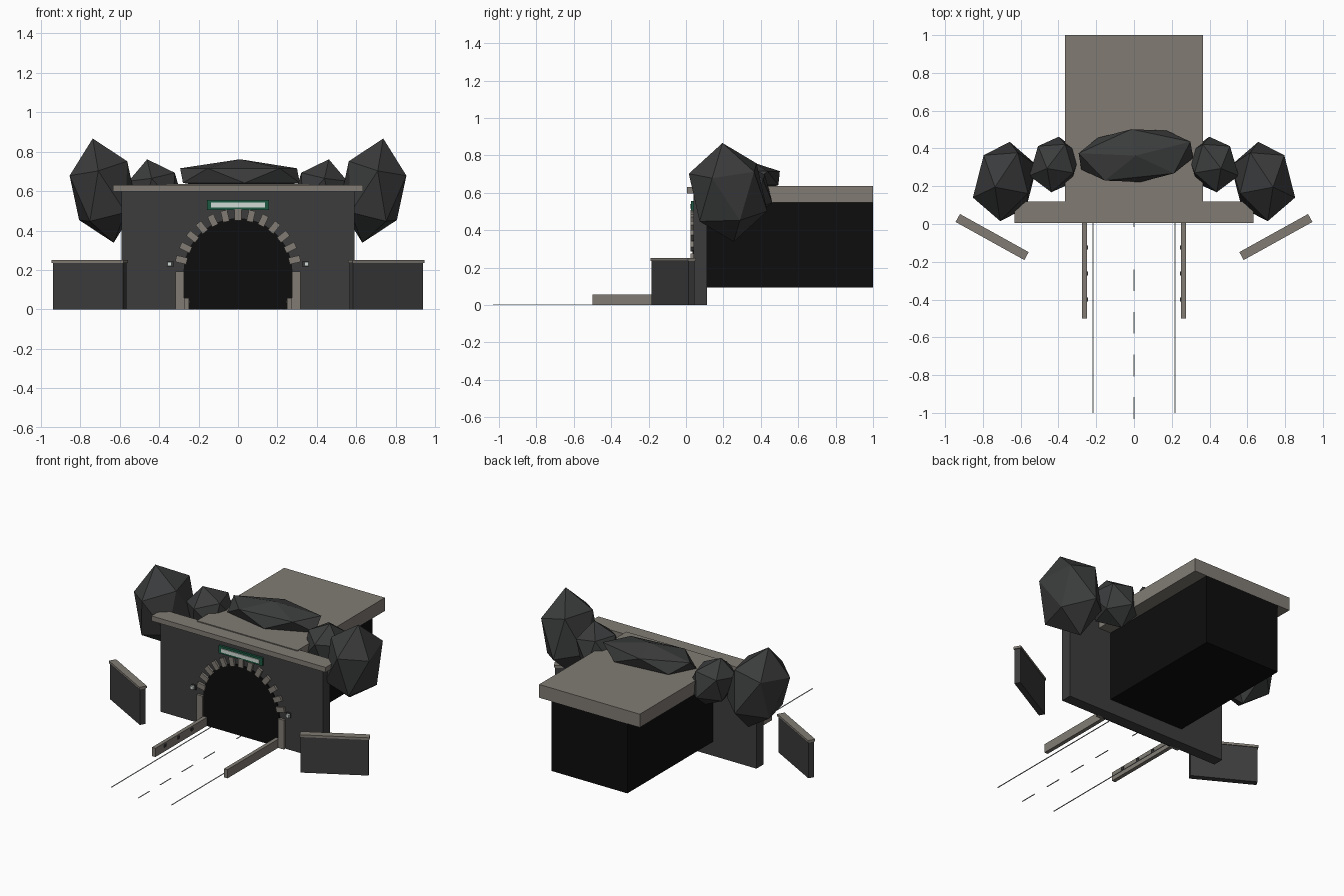
import bpy, bmesh, math
from mathutils import Matrix, Vector

cube = bpy.data.objects.get("Cube")
if cube:
    bpy.data.objects.remove(cube)


def material(name, r, g, b):
    m = bpy.data.materials.new(name)
    m.use_nodes = True
    m.diffuse_color = (r, g, b, 1)
    m.node_tree.nodes["Principled BSDF"].inputs["Base Color"].default_value = (r, g, b, 1)
    return m


WALL = material("dark concrete", .046, .046, .047)
STONE = material("pale stone", .22, .2, .175)
BLACK = material("tunnel black", .004, .004, .004)
LEAF = material("dark foliage", .043, .044, .045)
GREEN = material("sign green", .012, .1, .055)
WHITE = material("off white", .65, .72, .68)


def finish(name, bm, mat):
    bmesh.ops.recalc_face_normals(bm, faces=bm.faces)
    mesh = bpy.data.meshes.new(name)
    bm.to_mesh(mesh)
    bm.free()
    mesh.materials.append(mat)
    ob = bpy.data.objects.new(name, mesh)
    bpy.context.collection.objects.link(ob)
    return ob


def box(name, mat, x, y, z, place=None):
    """Box from (min, max) ranges, optionally moved by a matrix."""
    bm = bmesh.new()
    bmesh.ops.create_cube(bm, size=1)
    mid = Vector([(a + b) / 2 for a, b in (x, y, z)])
    size = Vector([b - a for a, b in (x, y, z)])
    bm.transform((place or Matrix()) @ Matrix.Translation(mid) @ Matrix.Diagonal(size).to_4x4())
    return finish(name, bm, mat)


def bush(name, centre, corner_a, corner_b, corner_c):
    """Skewed icosphere, set by where three corners of one face land."""
    bm = bmesh.new()
    bmesh.ops.create_icosphere(bm, subdivisions=1, radius=1)
    bm.faces.ensure_lookup_table()
    source = Matrix([v.co for v in bm.faces[0].verts]).transposed()
    target = Matrix([corner_a, corner_b, corner_c]).transposed()
    bm.transform(Matrix.Translation(centre) @ (target @ source.inverted()).to_4x4())
    return finish(name, bm, LEAF)


# Portal wall, coping and tunnel body
box("portal_wall", WALL, (-.59, .59), (.04, .112), (0, .6))
box("portal_coping", STONE, (-.632, .632), (.005, .118), (.597, .63))
box("tunnel_body", BLACK, (-.275, .275), (.11, 1), (.093, .55))
box("tunnel_roof", STONE, (-.365, .365), (.095, 1), (.549, .636))

# Arched opening
RADIUS, SPRING = .276, .186
bm = bmesh.new()
outline = [(-RADIUS, 0), (RADIUS, 0)]
for i in range(25):
    a = math.pi * i / 24
    outline.append((RADIUS * math.cos(a), SPRING + RADIUS * math.sin(a)))
face = bm.faces.new([bm.verts.new((x, .034, z)) for x, z in outline])
extruded = bmesh.ops.extrude_face_region(bm, geom=[face])["geom"]
bmesh.ops.translate(bm, vec=(0, .008, 0),
                    verts=[v for v in extruded if isinstance(v, bmesh.types.BMVert)])
finish("tunnel_opening", bm, BLACK)

# Arch stones
for i in range(1, 14):
    turn = Matrix.Translation((0, 0, SPRING)) @ Matrix.Rotation(-math.pi * i / 14, 4, 'Y')
    box(f"arch_stone_{i}", STONE, (.265, .323), (.025, .045), (-.017, .017), turn)

# Sign
box("sign_board", GREEN, (-.158, .158), (.026, .042), (.504, .555))
box("sign_panel", WHITE, (-.138, .138), (.021, .027), (.517, .541))

# Paired parts
for side, s in (("left", 1), ("right", -1)):
    def span(a, b):
        return tuple(sorted((s * a, s * b)))

    box(f"{side}_arch_jamb", STONE, span(.274, .316), (.024, .045), (0, .192))
    box(f"{side}_lamp_bracket", WALL, span(.328, .358), (.03, .042), (.215, .245))
    box(f"{side}_lamp", WHITE, span(.336, .357), (.015, .031), (.22, .24))

    # Kerb with small reflectors
    box(f"{side}_kerb", STONE, span(.249, .274), (-.5, .04), (0, .057))
    for i in range(3):
        y = -.4 + i * .138
        box(f"{side}_reflector_{i}", WALL, span(.244, .25), (y - .01, y + .01), (.03, .048))

    # Road edge line
    box(f"{side}_road_line", WHITE, span(.215, .221), (-1, .03), (0, .003))

    # Angled wing wall
    place = Matrix.Translation((s * .751, -.069, 0)) @ Matrix.Rotation(s * math.radians(29), 4, 'Z')
    box(f"{side}_wing_wall", WALL, (-.203, .203), (-.019, .019), (0, .237), place)
    box(f"{side}_wing_coping", STONE, (-.208, .208), (-.024, .024), (.235, .25), place)

    # Large and small bush
    corners = [Vector((.053, -.03, .264)), Vector((.17, -.085, .076)), Vector((.025, -.21, .1))]
    for size, centre, scale in (("large", (.683, .225, .602), (1, 1, 1)),
                                ("small", (.418, .315, .605), (.8, .7, .59))):
        pts = [Vector((s * c.x * scale[0], c.y * scale[1], c.z * scale[2])) for c in corners]
        bush(f"{side}_{size}_bush", (s * centre[0], centre[1], centre[2]), *pts)

# Low bush over the roof
bm = bmesh.new()
bmesh.ops.create_icosphere(bm, subdivisions=1, radius=1)
bm.transform(Matrix.Translation((.01, .362, .678)) @ Matrix.Rotation(math.radians(5), 4, 'Z')
             @ Matrix.Diagonal((.35, .158, .083, 1)) @ Matrix.Rotation(.35, 4, 'Z'))
finish("roof_bush", bm, LEAF)

# Dashed centre line
for i in range(5):
    start = -.015 - i * .2255
    box(f"centre_dash_{i}", WHITE, (-.003, .003), (start - (.115 if i else 0), min(start, .03) if i else .03), (0, .003))
